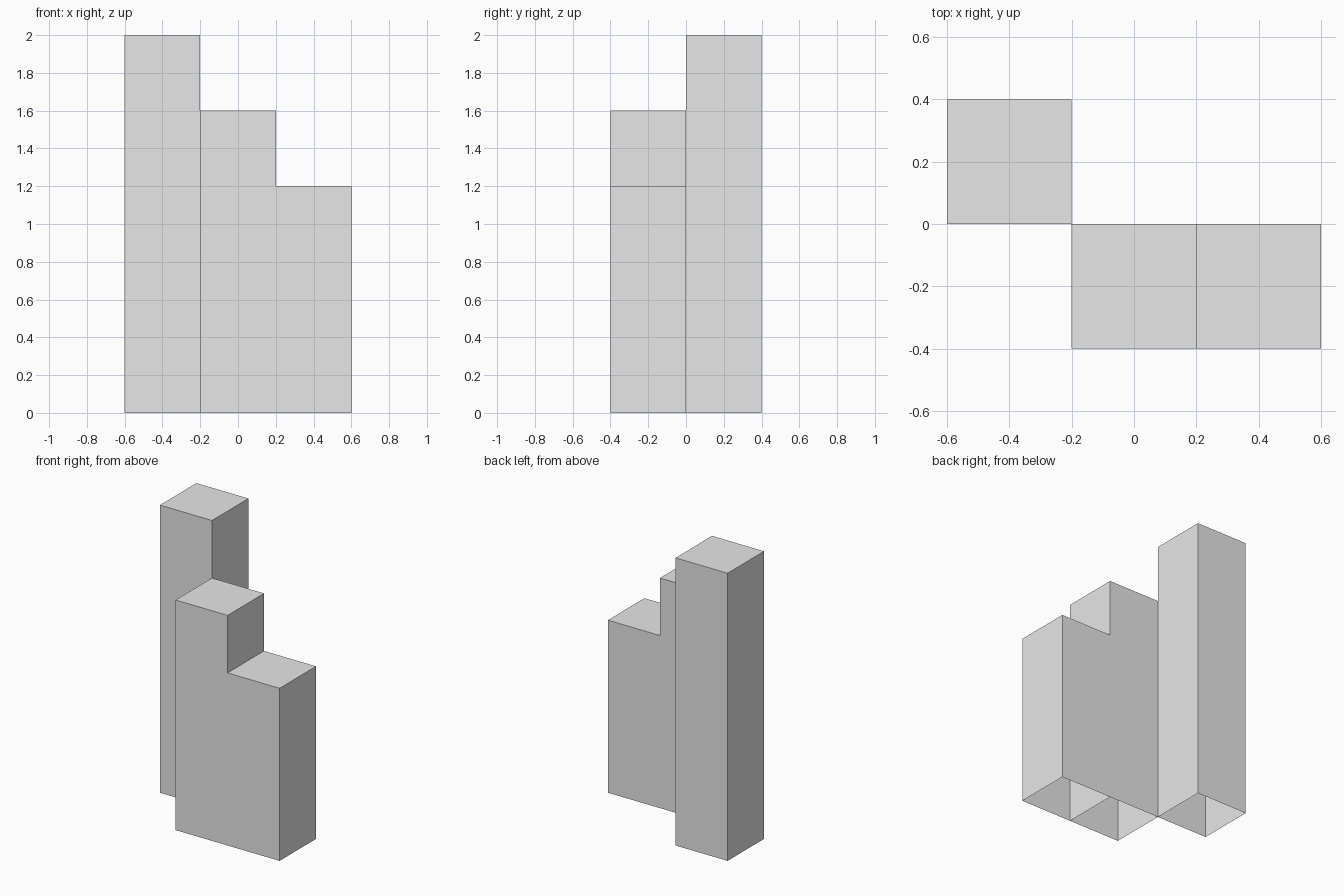
import bpy
import bmesh
from mathutils import Matrix, Vector

cube = bpy.data.objects.get("Cube")
if cube:
    bpy.data.objects.remove(cube, do_unlink=True)

grey = bpy.data.materials.new("light_grey")
grey.use_nodes = True
grey.diffuse_color = (0.8, 0.8, 0.8, 1)
grey.node_tree.nodes["Principled BSDF"].inputs["Base Color"].default_value = (0.8, 0.8, 0.8, 1)

WIDTH = 0.4


def column(name, x, y, height, shared_left_wall=False):
    """Square hollow column, open underneath; a shared wall belongs to its neighbour."""
    bm = bmesh.new()
    bmesh.ops.create_cube(bm, size=1, matrix=Matrix.Translation((x, y, height / 2))
                          @ Matrix.Diagonal((WIDTH, WIDTH, height, 1)))
    bm.normal_update()
    skipped = [Vector((0, 0, -1))]
    if shared_left_wall:
        skipped.append(Vector((-1, 0, 0)))
    faces = [f for f in bm.faces if any(f.normal.dot(d) > 0.9 for d in skipped)]
    bmesh.ops.delete(bm, geom=faces, context='FACES')
    mesh = bpy.data.meshes.new(name)
    bm.to_mesh(mesh)
    bm.free()
    mesh.materials.append(grey)
    obj = bpy.data.objects.new(name, mesh)
    bpy.context.collection.objects.link(obj)
    return obj


# Three columns stepping down from the rear corner
column("tall_column", -WIDTH, WIDTH / 2, 2.0)
column("middle_column", 0, -WIDTH / 2, 1.6)
column("short_column", WIDTH, -WIDTH / 2, 1.2, shared_left_wall=True)
